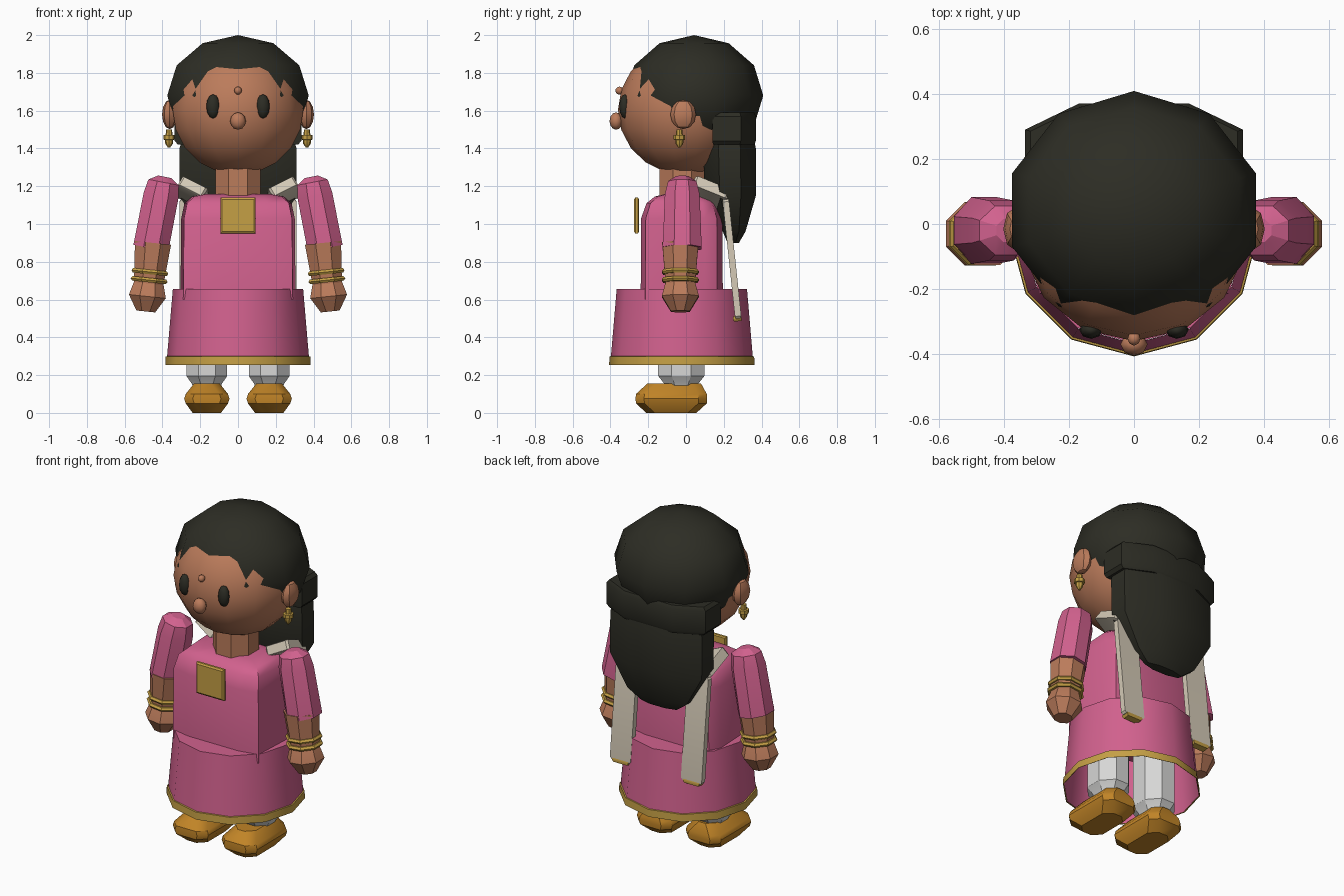
import bpy, bmesh, math
from mathutils import Matrix, Vector

if "Cube" in bpy.data.objects:
    bpy.data.objects.remove(bpy.data.objects["Cube"])


def material(name, r, g, b):
    m = bpy.data.materials.new(name)
    m.diffuse_color = (r, g, b, 1)
    m.use_nodes = True
    m.node_tree.nodes["Principled BSDF"].inputs["Base Color"].default_value = m.diffuse_color
    return m


HAIR = material("dark_hair", 0.026, 0.026, 0.018)
SKIN = material("skin", 0.50, 0.20, 0.105)
PINK = material("pink_cloth", 0.64, 0.12, 0.27)
GOLD = material("gold", 0.56, 0.35, 0.06)
SHOE = material("amber_shoe", 0.53, 0.23, 0.02)
SCARF = material("cream_scarf", 0.66, 0.59, 0.47)
WHITE = material("white_cloth", 0.68, 0.68, 0.67)


def ring(z, rx, ry, n=8, cx=0, cy=0, phase=90, flat=False):
    """Elliptic ring; flat=True turns sides to the axes and measures to them."""
    k = 1 / math.cos(math.pi / n) if flat else 1
    p = math.radians(phase) + (math.pi / n if flat else 0)
    return [(cx + rx * k * math.cos(p + 2 * math.pi * i / n),
             cy + ry * k * math.sin(p + 2 * math.pi * i / n), z) for i in range(n)]


def loft(name, rings, mat, angle=30, caps=True, matrix=None):
    bm = bmesh.new()
    rows = [[bm.verts.new(p) for p in r] for r in rings]
    n = len(rows[0])
    for a, b in zip(rows, rows[1:]):
        for i in range(n):
            j = (i + 1) % n
            bm.faces.new((a[i], a[j], b[j], b[i]))
    if caps:
        bm.faces.new(rows[0][::-1])
        bm.faces.new(rows[-1])
    bmesh.ops.remove_doubles(bm, verts=bm.verts, dist=0.0005)
    bmesh.ops.recalc_face_normals(bm, faces=bm.faces)
    if matrix:
        bm.transform(matrix)
    mesh = bpy.data.meshes.new(name)
    bm.to_mesh(mesh)
    bm.free()
    mesh.materials.append(mat)
    ob = bpy.data.objects.new(name, mesh)
    bpy.context.collection.objects.link(ob)
    bpy.context.view_layer.objects.active = ob
    for o in bpy.context.selected_objects:
        o.select_set(False)
    ob.select_set(True)
    bpy.ops.object.shade_smooth_by_angle(angle=math.radians(angle))
    return ob


def ellipsoid(name, c, r, mat, n=10, rows=6, angle=60):
    rings = []
    for i in range(rows + 1):
        t = -math.pi / 2 + math.pi * i / rows
        k = math.cos(t)
        rings.append(ring(c[2] + r[2] * math.sin(t), r[0] * k, r[1] * k, n, c[0], c[1]))
    return loft(name, rings, mat, angle, caps=False)


def slab(name, a, b, width, thick, mat, tilt=0):
    """Box running from a to b, width along x, edges slightly bevelled."""
    a, b = Vector(a), Vector(b)
    d = (b - a).normalized()
    side = Matrix.Rotation(tilt, 3, d) @ Vector((1, 0, 0))
    side = (side - d * side.dot(d)).normalized()
    up = d.cross(side)
    rings = []
    for p, k in ((a, 0.85), (a + d * 0.012, 1), (b - d * 0.012, 1), (b, 0.85)):
        w, h = width / 2 * k, thick / 2 * k
        rings.append([p + side * sx * w + up * sy * h
                      for sx, sy in ((-1, -1), (1, -1), (1, 1), (-1, 1))])
    return loft(name, rings, mat)


# Head, face and hair
ellipsoid("head", (0, -0.005, 1.605), (0.355, 0.355, 0.345), SKIN, 14, 10)
ellipsoid("hair_cap", (0, 0.043, 1.68), (0.394, 0.366, 0.32), HAIR, 10, 6)
ellipsoid("nose", (0, -0.37, 1.545), (0.042, 0.035, 0.046), SKIN, 8, 6)
ellipsoid("forehead_dot", (0, -0.352, 1.706), (0.02, 0.022, 0.021), SKIN, 8, 6)
loft("back_hair", [ring(1.50, 0.28, 0.12, cy=0.23, flat=True),
                   ring(1.40, 0.31, 0.14, cy=0.23, flat=True),
                   ring(1.15, 0.31, 0.135, cy=0.235, flat=True),
                   ring(0.96, 0.20, 0.06, cy=0.255, flat=True),
                   ring(0.90, 0.12, 0.03, cy=0.25, flat=True)], HAIR, 50)
band = [(-0.335, 0.14), (0.335, 0.14), (0.335, 0.29), (0.17, 0.37),
        (-0.17, 0.37), (-0.335, 0.29)]
loft("hair_band", [[(x * k, 0.2 + (y - 0.2) * k, z) for x, y in band]
                   for z, k in ((1.42, 0.95), (1.44, 1), (1.57, 1), (1.59, 0.95))], HAIR)

# Neck
loft("neck", [ring(z, 0.12, 0.12, cy=-0.02, flat=True) for z in (1.10, 1.34)], SKIN)

# Bodice with rounded shoulders
plan = [(-0.17, -0.24), (0.17, -0.24), (0.29, -0.215), (0.305, 0.1), (0.27, 0.165),
        (0.14, 0.195), (-0.14, 0.195), (-0.27, 0.165), (-0.305, 0.1), (-0.29, -0.215)]
loft("bodice", [[(x * kx, -0.02 + (y + 0.02) * ky, z) for x, y in plan]
                for z, kx, ky in ((0.60, 1, 1), (1.03, 0.985, 0.99), (1.11, 0.93, 0.86),
                                  (1.145, 0.8, 0.66), (1.16, 0.55, 0.4))], PINK, 40)

# Open skirt, its waist closing and its gold hem
loft("skirt", [ring(z, r, r, 12, cy=-0.022)
               for z, r in ((0.257, 0.379), (0.655, 0.345))], PINK, 40, caps=False)
loft("skirt_waist", [ring(z, 0.344, 0.344, 12, cy=-0.022) for z in (0.645, 0.655)], PINK)
loft("skirt_hem", [ring(z, r, r, 12, cy=-0.022)
                   for z, r in ((0.256, 0.380), (0.254, 0.385), (0.298, 0.383), (0.30, 0.376))],
     GOLD, 40, caps=False)

# Chest badge
loft("chest_badge", [[(sx * 0.093 * k, y, 1.045 + sz * 0.095 * k)
                      for sx, sz in ((-1, -1), (1, -1), (1, 1), (-1, 1))]
                     for y, k in ((-0.275, 0.9), (-0.268, 1), (-0.255, 1), (-0.25, 0.93))], GOLD)

for s, side in ((-1, "left"), (1, "right")):
    # Eyes, ears and earrings
    ellipsoid(side + "_eye", (s * 0.132, -0.325, 1.623), (0.036, 0.028, 0.064), HAIR, 8, 6)
    ellipsoid(side + "_ear", (s * 0.362, -0.015, 1.58), (0.04, 0.068, 0.078), SKIN, 8, 6, 30)
    loft(side + "_earring", [ring(z, r, r, 8, s * 0.365, -0.035) for z, r in (
        (1.405, 0.006), (1.425, 0.02), (1.445, 0.022), (1.447, 0.03), (1.47, 0.03),
        (1.472, 0.018), (1.50, 0.016))], GOLD)

    # Arm parts are lofted downwards, then leaned outwards about the shoulder
    arm = (Matrix.Translation((s * 0.388, -0.02, 1.25))
           @ Matrix.Rotation(-s * math.radians(11), 4, 'Y'))
    loft(side + "_sleeve", [ring(z, rx, ry, flat=True) for z, rx, ry in (
        (0, 0.035, 0.035), (-0.03, 0.082, 0.075), (-0.10, 0.093, 0.092),
        (-0.385, 0.094, 0.103))], PINK, 25, matrix=arm)
    fore = (Matrix.Translation((s * 0.45, -0.03, 0.90))
            @ Matrix.Rotation(-s * math.radians(6), 4, 'Y'))
    loft(side + "_forearm", [ring(z, r, r, flat=True) for z, r in (
        (0, 0.096), (-0.23, 0.077))], SKIN, 25, matrix=fore)
    loft(side + "_hand", [ring(z, r, r, flat=True) for z, r in (
        (-0.20, 0.07), (-0.22, 0.08), (-0.285, 0.098), (-0.365, 0.05))], SKIN, 25, matrix=fore)
    for i, z in enumerate((-0.155, -0.198)):
        prof = [(z + dz, r) for dz, r in ((-0.012, 0.075), (-0.012, 0.09), (0, 0.098),
                                          (0.012, 0.09), (0.012, 0.075))]
        loft(f"{side}_bangle_{i + 1}", [ring(h, r, r, flat=True) for h, r in prof],
             GOLD, 25, matrix=fore)

    # Legs and shoes
    loft(side + "_leg", [ring(z, r, r * 1.13, 8, s * 0.165, -0.025, flat=True) for z, r in (
        (0.13, 0.07), (0.155, 0.08), (0.195, 0.108), (0.60, 0.108))], WHITE, 25)
    rings = []
    for z, w, y0, y1 in ((0, 0.075, -0.21, 0.055), (0.05, 0.112, -0.265, 0.11),
                         (0.075, 0.12, -0.267, 0.112), (0.10, 0.112, -0.265, 0.11),
                         (0.155, 0.068, -0.205, 0.08)):
        c = 0.045
        half = [(w - c, y0), (w, y0 + c), (w, y1 - c), (w - c, y1)]
        rings.append([(s * 0.165 + x, y, z) for x, y in
                      half + [(-x, y) for x, y in reversed(half)]])
    loft(side + "_shoe", rings, SHOE, 35)

    # Scarf: shoulder piece, hanging strip and its gold end
    slab(side + "_scarf_shoulder", (s * 0.24, 0.03, 1.20), (s * 0.24, 0.215, 1.125),
         0.15, 0.06, SCARF, -s * 0.5)
    slab(side + "_scarf_strip", (s * 0.24, 0.21, 1.13), (s * 0.24, 0.277, 0.50),
         0.14, 0.034, SCARF)
    slab(side + "_scarf_end", (s * 0.24, 0.27, 0.515), (s * 0.24, 0.274, 0.485),
         0.11, 0.045, GOLD)
